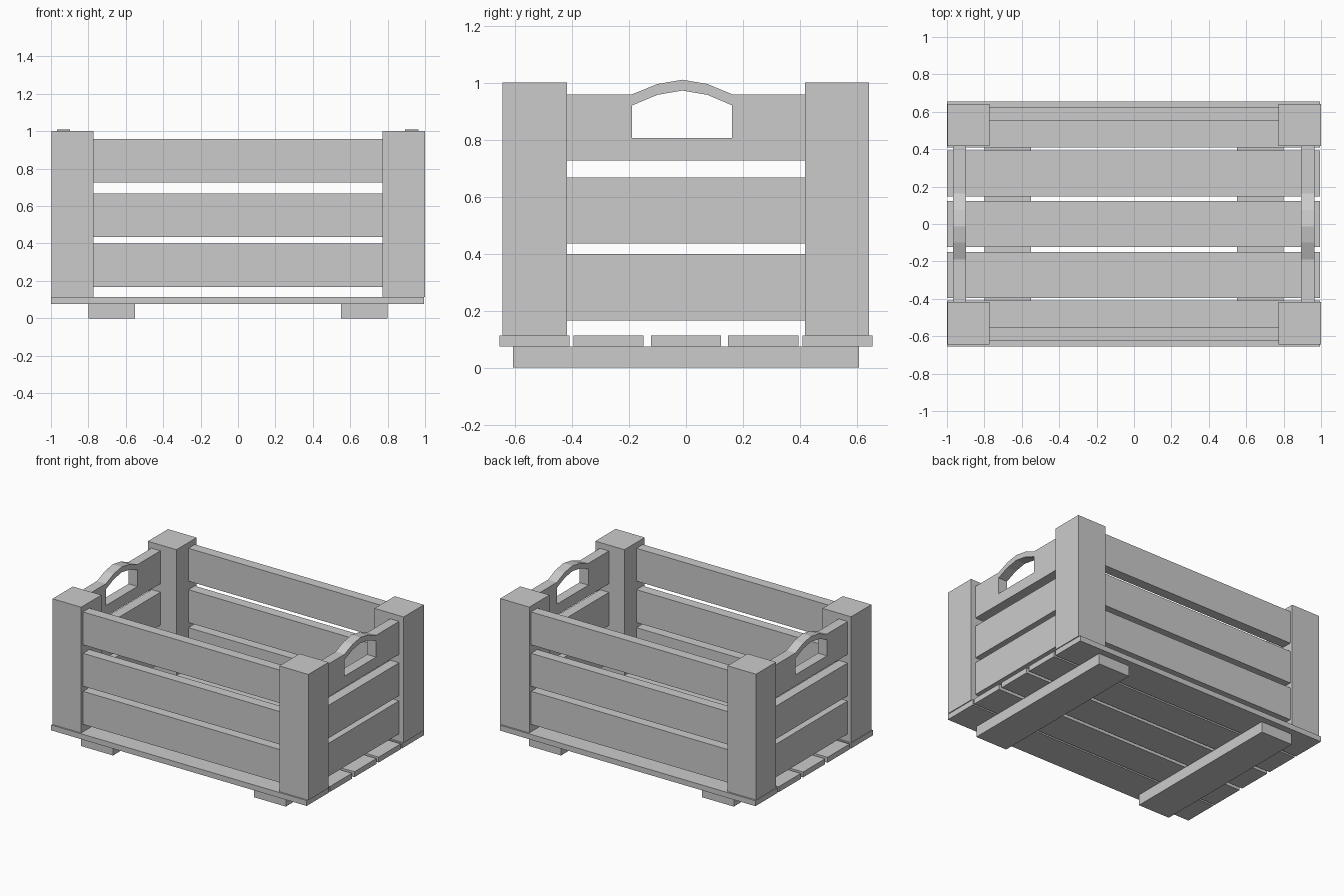
import bpy, bmesh
from math import pi

if "Cube" in bpy.data.objects:
    bpy.data.objects.remove(bpy.data.objects["Cube"])


def box(name, x, y, z):
    """Box spanning the (min, max) pairs x, y, z."""
    bm = bmesh.new()
    bmesh.ops.create_cube(bm, size=1)
    for v in bm.verts:
        v.co = [(r[0] + r[1]) / 2 + c * (r[1] - r[0]) for c, r in zip(v.co, (x, y, z))]
    mesh = bpy.data.meshes.new(name)
    bm.to_mesh(mesh)
    bm.free()
    obj = bpy.data.objects.new(name, mesh)
    bpy.context.collection.objects.link(obj)
    return obj


def plate(name, loops, x, thickness):
    """Flat plate in the YZ plane from closed (y, z) loops; inner loops are holes."""
    curve = bpy.data.curves.new(name + "_profile", 'CURVE')
    curve.dimensions = '2D'
    curve.fill_mode = 'BOTH'
    curve.extrude = thickness / 2
    for loop in loops:
        spline = curve.splines.new('POLY')
        spline.points.add(len(loop) - 1)
        for p, (y, z) in zip(spline.points, loop):
            p.co = (y, z, 0, 1)
        spline.use_cyclic_u = True
    helper = bpy.data.objects.new(name + "_profile", curve)
    mesh = bpy.data.meshes.new_from_object(helper)
    bpy.data.objects.remove(helper)
    bm = bmesh.new()
    bm.from_mesh(mesh)
    bmesh.ops.remove_doubles(bm, verts=bm.verts, dist=1e-4)
    bmesh.ops.recalc_face_normals(bm, faces=bm.faces)
    bm.to_mesh(mesh)
    bm.free()
    mesh.polygons.foreach_set("use_smooth", [False] * len(mesh.polygons))
    obj = bpy.data.objects.new(name, mesh)
    obj.rotation_euler = (pi / 2, 0, pi / 2)
    obj.location.x = x
    bpy.context.collection.objects.link(obj)
    return obj


# Runners under the floor
for side, x in (("left", (-0.798, -0.55)), ("right", (0.55, 0.798))):
    box(f"{side}_runner", x, (-0.607, 0.607), (0, 0.075))

# Floor boards
for i in range(5):
    y = (i - 2) * 0.2655 + (i - 2) * abs(i - 2) * 0.0005
    y = (-0.531, -0.272, 0, 0.271, 0.531)[i]
    box(f"floor_board_{i + 1}", (-1.0, 0.994), (y - 0.123, y + 0.123), (0.075, 0.113))

# Corner posts
for side, x in (("left", (-0.996, -0.773)), ("right", (0.773, 1.0))):
    for end, y in (("front", (-0.644, -0.418)), ("back", (0.418, 0.642))):
        box(f"{end}_{side}_post", x, y, (0.113, 1.0))

# Long slats on front and back
levels = (("lower", (0.166, 0.399)), ("middle", (0.435, 0.667)), ("upper", (0.727, 0.959)))
for level, z in levels:
    for end, y in (("front", (-0.623, -0.552)), ("back", (0.552, 0.623))):
        box(f"{end}_{level}_slat", (-0.775, 0.775), y, z)

# End slats; the upper one carries an arched handle with a grip hole
arch_y = (-0.189, -0.1, -0.013, 0.075, 0.162)
arch_outer = list(zip(arch_y, (0.959, 0.995, 1.01, 0.995, 0.959)))
arch_inner = list(zip(arch_y, (0.92, 0.957, 0.972, 0.957, 0.92)))
outline = [(-0.42, 0.727), (-0.42, 0.959)] + arch_outer + [(0.42, 0.959), (0.42, 0.727)]
grip_hole = [(-0.189, 0.805)] + arch_inner + [(0.162, 0.805)]
for side, x in (("left", -0.933), ("right", 0.929)):
    for level, z in levels[:2]:
        box(f"{side}_{level}_slat", (x - 0.035, x + 0.035), (-0.42, 0.42), z)
    plate(f"{side}_handle_slat", (outline, grip_hole), x, 0.07)
